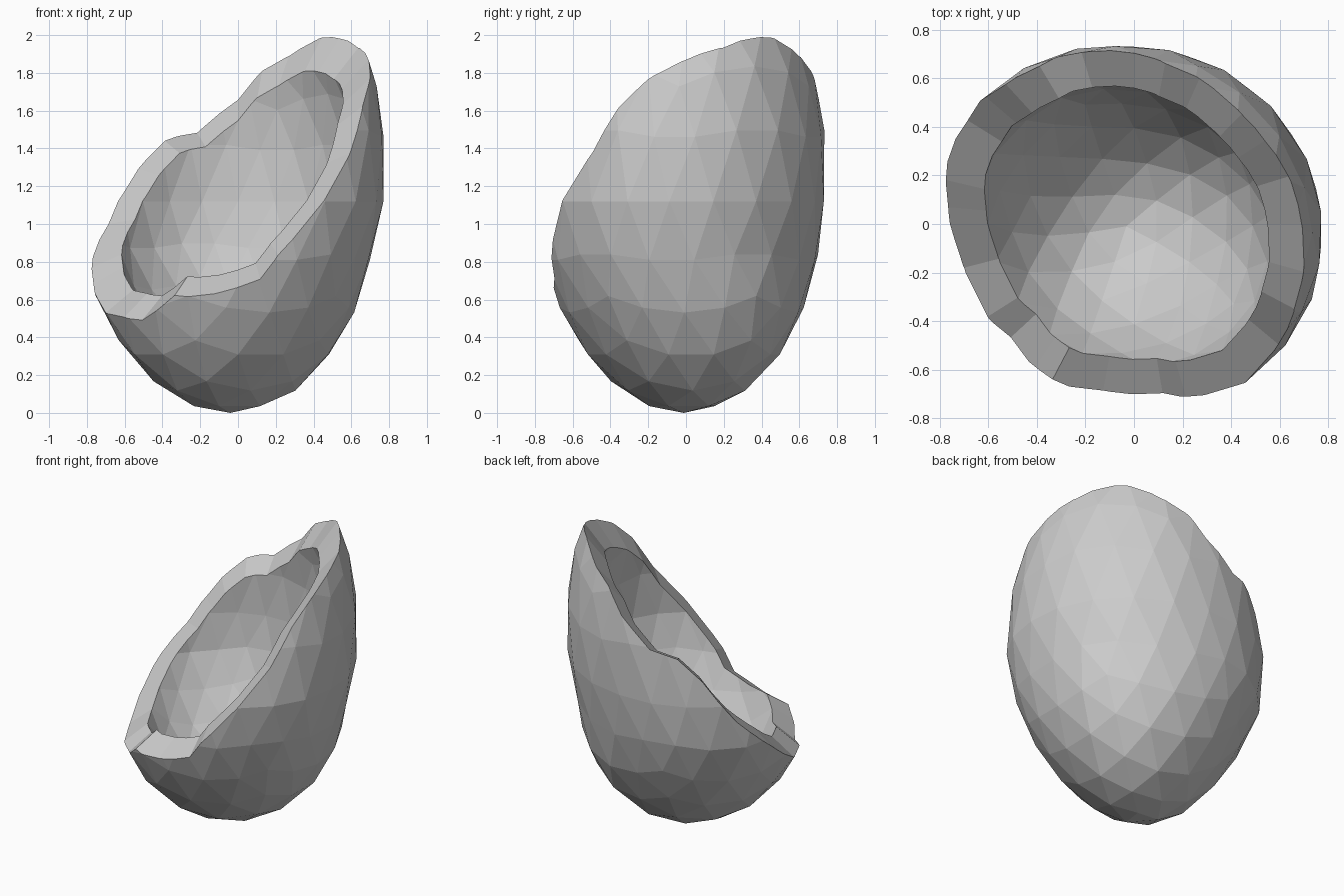
import bpy, bmesh
from math import sqrt
from mathutils import Vector

if "Cube" in bpy.data.objects:
    bpy.data.objects.remove(bpy.data.objects["Cube"])

CENTRE = Vector((0, 0, 1.12))
WALL_SCALE = 0.795     # inner surface relative to the outer one
BULGE = 0.1            # extra fullness below the low side of the opening
CORNER = 0.08          # fullness along the diagonal that the egg leans on


def make_material(name, colour):
    mat = bpy.data.materials.new(name)
    mat.use_nodes = True
    mat.diffuse_color = colour
    mat.node_tree.nodes["Principled BSDF"].inputs["Base Color"].default_value = colour
    return mat


def make_object(name, bm):
    mesh = bpy.data.meshes.new(name)
    bm.to_mesh(mesh)
    bm.free()
    obj = bpy.data.objects.new(name, mesh)
    bpy.context.collection.objects.link(obj)
    return obj


def egg_point(p):
    """Turn a point of the unit sphere into a point of the leaning egg."""
    if p.z > 0:
        height = p.z * 1.36
        shift = Vector((0.075, 0.07, 0)) * height
    else:
        height = p.z * 1.12
        shift = Vector((-0.04, -0.012, 0)) * min(1, -height / 0.3)
    # The long diagonal of the cross-section turns over towards the bottom
    skew = 0.12 + 0.38 * min(0, p.z + 0.2)
    low_side = max(0, -(p.x + p.y)) / sqrt(2)
    swell = 1 + BULGE * low_side * min(1, 1 + p.z) + CORNER * max(0, p.x * p.y)
    x = 0.77 * p.x * swell
    y = 0.735 * (sqrt(1 - skew ** 2) * p.y - skew * p.x) * swell
    return CENTRE + shift + Vector((x, y, height))


# Hollow egg: an outer skin and a smaller, inward-facing copy
bm = bmesh.new()
bmesh.ops.create_icosphere(bm, subdivisions=3, radius=1)
for v in bm.verts:
    v.co = egg_point(v.co)
copy = bmesh.ops.duplicate(bm, geom=bm.verts[:] + bm.edges[:] + bm.faces[:])["geom"]
for item in copy:
    if isinstance(item, bmesh.types.BMVert):
        item.co = CENTRE.lerp(item.co, WALL_SCALE)
bmesh.ops.reverse_faces(bm, faces=[f for f in copy if isinstance(f, bmesh.types.BMFace)])
shell = make_object("broken_eggshell", bm)
shell.data.materials.append(make_material("shell grey", (0.6, 0.6, 0.6, 1)))

# Broken edge, followed once around the opening
rim = [
    (.45, .46, 2), (.27, .6, 1.89), (.13, .67, 1.82), (0, .72, 1.67),
    (-.22, .72, 1.49), (-.4, .67, 1.45), (-.55, .6, 1.3), (-.63, .54, 1.16),
    (-.69, .43, 1), (-.77, .18, .77), (-.77, .07, .68), (-.7, -.18, .53),
    (-.6, -.38, .51), (-.5, -.46, .5), (-.4, -.58, .57), (-.33, -.63, .63),
    (-.13, -.7, .62), (.12, -.71, .7), (.22, -.73, .83), (.41, -.65, 1.08),
    (.6, -.5, 1.38), (.68, -.36, 1.64), (.71, -.2, 1.78), (.7, 0, 1.88),
    (.65, .2, 1.95), (.55, .35, 2),
]

# Cutter: a cone from the egg's centre through the rim, closed beyond the egg
bm = bmesh.new()
tip = bm.verts.new(CENTRE)
cap = bm.verts.new(CENTRE + Vector((-1.9, -1, 2.4)))
loop = [bm.verts.new(CENTRE + (Vector(p) - CENTRE) * 2.5) for p in rim]
for a, b in zip(loop, loop[1:] + loop[:1]):
    bm.faces.new((tip, a, b))
    bm.faces.new((cap, b, a))
bmesh.ops.recalc_face_normals(bm, faces=bm.faces)
cutter = make_object("opening_cutter", bm)
cutter.hide_render = True

# Break the shell open
cut = shell.modifiers.new("opening", "BOOLEAN")
cut.operation = "DIFFERENCE"
cut.solver = "EXACT"
cut.object = cutter
bpy.context.view_layer.objects.active = shell
shell.select_set(True)
bpy.ops.object.modifier_apply(modifier=cut.name)
bpy.data.objects.remove(cutter)

# Flat facets all over
for face in shell.data.polygons:
    face.use_smooth = False
